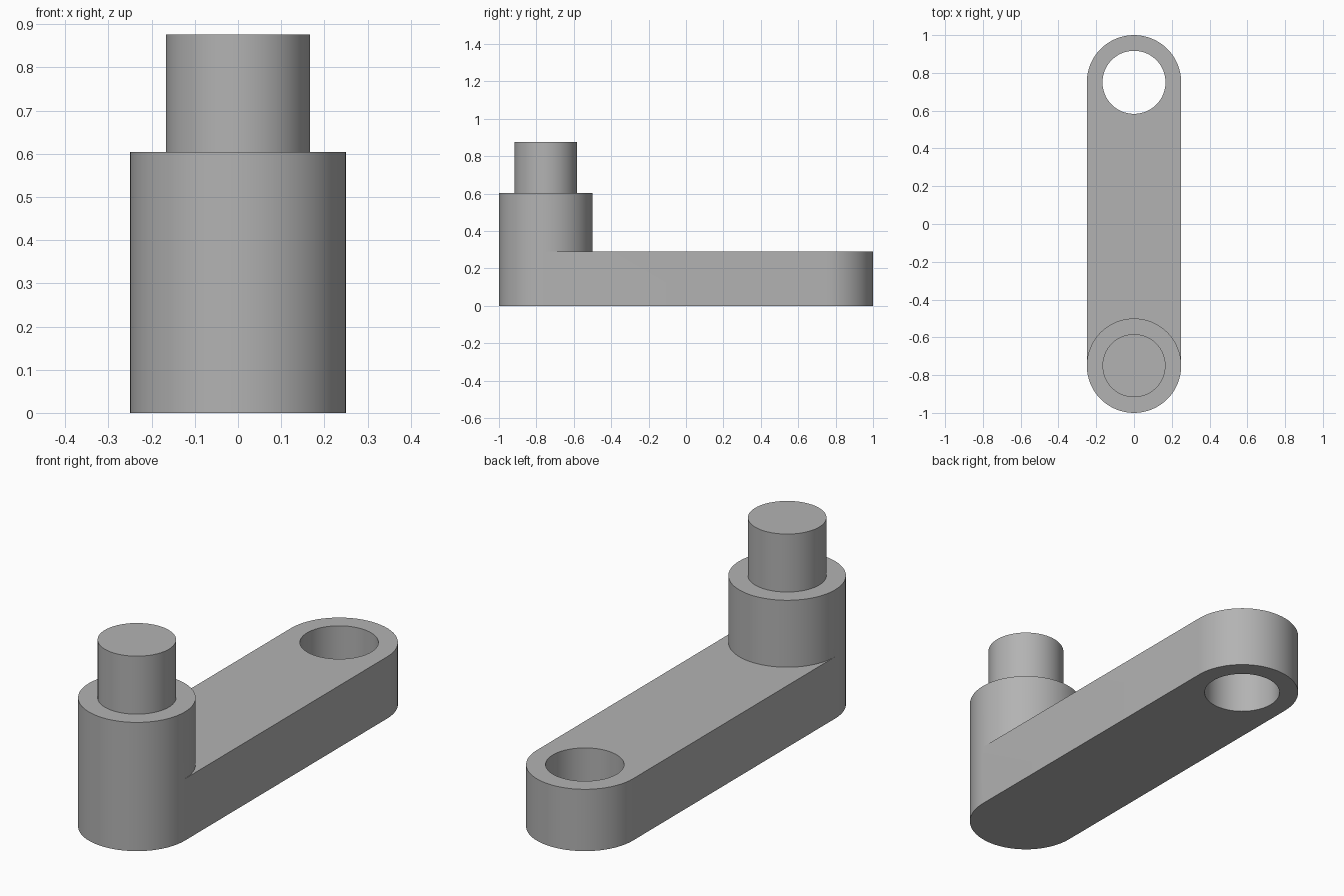
import bpy, bmesh
from math import sin, cos, pi, radians

cube = bpy.data.objects.get("Cube")
if cube:
    bpy.data.objects.remove(cube, do_unlink=True)

N = 64                       # segments per full circle
R, PIN_R = 0.25, 0.167       # arm/boss radius, pin and hole radius
END_Y = 0.75                 # distance of both axes from the centre
ARM_Z, BOSS_Z, PIN_Z = 0.29, 0.604, 0.876

bm = bmesh.new()


def arc(cy, r, start=0.0, sweep=2 * pi):
    """Points along an arc; a full circle leaves out its repeated end."""
    full = sweep > 6
    n = N if full else N // 2
    angles = [start + sweep * i / n for i in range(n if full else n + 1)]
    return [(r * cos(a), cy + r * sin(a)) for a in angles]


def wall(points, z0, z1, closed=True, inward=False):
    """Vertical wall that follows the points."""
    low = [bm.verts.new((x, y, z0)) for x, y in points]
    high = [bm.verts.new((x, y, z1)) for x, y in points]
    for i in range(len(points) if closed else len(points) - 1):
        j = (i + 1) % len(points)
        quad = [low[i], low[j], high[j], high[i]]
        bm.faces.new(quad[::-1] if inward else quad)


def flat(loops, z, up=True):
    """Flat face bounded by an outer loop and any holes."""
    edges = []
    for points in loops:
        vs = [bm.verts.new((x, y, z)) for x, y in points]
        edges += [bm.edges.new((vs[i - 1], vs[i])) for i in range(len(vs))]
    filled = bmesh.ops.triangle_fill(bm, edges=edges, use_beauty=True)["geom"]
    for f in filled:
        if isinstance(f, bmesh.types.BMFace):
            f.normal_update()
            if (f.normal.z > 0) != up:
                f.normal_flip()


back_end = arc(END_Y, R, 0, pi)
front_end = arc(-END_Y, R, pi, pi)
boss_back = arc(-END_Y, R, 0, pi)
hole = arc(END_Y, PIN_R)
pin = arc(-END_Y, PIN_R)
boss = arc(-END_Y, R)

# Arm: rounded bar with a through hole at the back end
wall(back_end + front_end, 0, ARM_Z)
wall(hole, 0, ARM_Z, inward=True)
flat([back_end + front_end, hole], 0, up=False)
flat([back_end + boss_back[::-1], hole], ARM_Z)

# Boss: flush with the front end of the arm, topped by a shoulder
wall(boss, ARM_Z, BOSS_Z)
flat([boss, pin], BOSS_Z)

# Pin
wall(pin, BOSS_Z, PIN_Z)
flat([pin], PIN_Z)

bmesh.ops.remove_doubles(bm, verts=bm.verts[:], dist=0.0001)
mesh = bpy.data.meshes.new("crank_arm")
bm.to_mesh(mesh)
bm.free()
crank = bpy.data.objects.new("crank_arm", mesh)
bpy.context.collection.objects.link(crank)

# Plain grey material
grey = bpy.data.materials.new("plain_grey")
grey.use_nodes = True
colour = (0.45, 0.45, 0.45, 1)
grey.diffuse_color = colour
grey.node_tree.nodes["Principled BSDF"].inputs["Base Color"].default_value = colour
mesh.materials.append(grey)

bpy.ops.object.select_all(action="DESELECT")
crank.select_set(True)
bpy.context.view_layer.objects.active = crank
bpy.ops.object.shade_smooth_by_angle(angle=radians(30))
